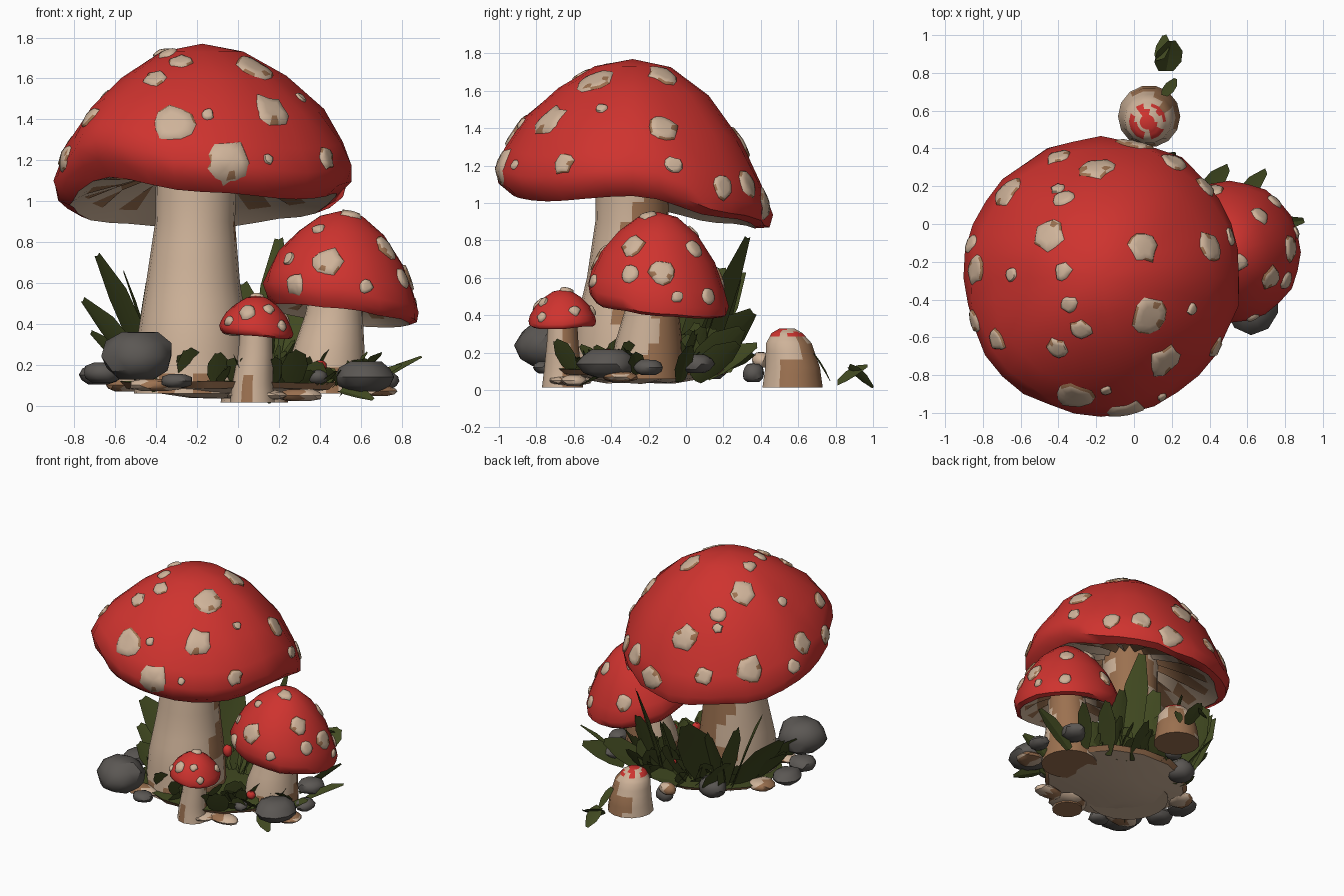
import bpy, bmesh, math, random
from mathutils import Vector, Matrix
from mathutils.bvhtree import BVHTree

if "Cube" in bpy.data.objects:
    bpy.data.objects.remove(bpy.data.objects["Cube"])

random.seed(4)
TAU = math.tau


def material(name, rgb):
    m = bpy.data.materials.new(name)
    m.diffuse_color = (*rgb, 1)
    m.use_nodes = True
    m.node_tree.nodes["Principled BSDF"].inputs["Base Color"].default_value = m.diffuse_color
    return m


RED = material("red_cap", (0.62, 0.033, 0.028))
CREAM = material("cream_flesh", (0.62, 0.45, 0.32))
BROWN = material("brown_flesh", (0.33, 0.165, 0.08))
GREEN = material("dark_green", (0.053, 0.068, 0.015))
GREY = material("grey_stone", (0.105, 0.096, 0.088))


def finish(bm, name, mats, angle=40, fix=True):
    if fix:
        bmesh.ops.recalc_face_normals(bm, faces=bm.faces)
    for f in bm.faces:
        f.smooth = True
    me = bpy.data.meshes.new(name)
    bm.to_mesh(me)
    bm.free()
    for m in mats:
        me.materials.append(m)
    me.set_sharp_from_angle(angle=math.radians(angle))
    ob = bpy.data.objects.new(name, me)
    bpy.context.collection.objects.link(ob)


def bridge(bm, a, b, mat=0):
    n = len(a)
    out = []
    for i in range(n):
        f = bm.faces.new((a[i], a[(i + 1) % n], b[(i + 1) % n], b[i]))
        f.material_index = mat
        out.append(f)
    return out


def fan(bm, ring, co, mat=0):
    c = bm.verts.new(co)
    for i in range(len(ring)):
        bm.faces.new((ring[i], ring[(i + 1) % len(ring)], c)).material_index = mat


# Cap half profile (radius, height): red dome and lip, then the gills
DOME = [(.2, .61), (.4, .48), (.58, .29), (.69, .1), (.73, -.02), (.71, -.1), (.65, -.14)]
GILL = [(.58, -.1), (.42, -.03), (.15, .06)]


def cap(name, c, sr, sz, wave, spots, n=32, bulge=0):
    """Wavy cap with gills, plus raised spots laid on its surface."""
    c = Vector(c)

    def lift(a):
        k = a / TAU * 8
        i, t = int(k) % 8, k - int(k)
        t = (1 - math.cos(t * math.pi)) / 2
        return wave[i] * (1 - t) + wave[(i + 1) % 8] * t

    bm = bmesh.new()
    rings = []
    for j, (r, z) in enumerate(DOME + GILL):
        ring = []
        for i in range(n):
            a = TAU * i / n
            rr = r * sr * random.uniform(.98, 1.015) * (1 + bulge * max(0, math.cos(a - TAU / 8)) ** 3)
            zz = z * sz + lift(a) * (r / .725) ** 3
            if j > len(DOME):
                zz += (.025 if i % 2 else -.025) * sz
            ring.append(bm.verts.new(c + Vector((rr * math.cos(a), rr * math.sin(a), zz))))
        rings.append(ring)
    fan(bm, rings[0], c + Vector((0, 0, .65 * sz)))
    for j in range(len(rings) - 1):
        fs = bridge(bm, rings[j], rings[j + 1], 0 if j < len(DOME) - 1 else 1)
        if j >= len(DOME):
            for i, f in enumerate(fs):
                f.material_index = 2 if (i % 2 if j == len(DOME) else i % 3) else 1
    bmesh.ops.recalc_face_normals(bm, faces=bm.faces)
    tree = BVHTree.FromBMesh(bm)
    finish(bm, name, [RED, CREAM, BROWN], 50)

    sb = bmesh.new()
    for x, y, z, r in spots:
        d = (Vector((x, y, z)) - c).normalized()
        p, nor, _, _ = tree.ray_cast(c + d * 2, -d)
        if p is None:
            continue
        if nor.dot(d) < 0:
            nor = -nor
        u = nor.orthogonal().normalized()
        v = nor.cross(u)
        jag = [random.uniform(.9, 1.3) for _ in range(11)]
        loops = []
        for k, off in ((1, -.004), (.86, .012), (.5, .015)):
            loop = []
            for i in range(11):
                a = TAU * i / 11
                q = p + (u * math.cos(a) + v * math.sin(a)) * r * k * jag[i]
                h = tree.ray_cast(q + nor * .2, -nor, .32)[0] or q - nor * .02
                loop.append(sb.verts.new(h + nor * off))
            loops.append(loop)
        for k, chance in ((0, .5), (1, .1)):
            for f in bridge(sb, loops[k], loops[k + 1]):
                f.material_index = int(r > .05 and random.random() < chance)
        fan(sb, loops[2], p + nor * .016)
    finish(sb, name + "_spots", [CREAM, BROWN], 60)


def stem(name, path, red_top=0, n=20):
    """Round stem through (x, y, z, radius) rings, blotched brown on the back right."""
    bm = bmesh.new()
    fine = [Vector(a).lerp(Vector(b), t / 3) for a, b in zip(path, path[1:]) for t in range(3)] + [Vector(path[-1])]
    rings = []
    for x, y, z, r in fine:
        rings.append([bm.verts.new((x + r * math.cos(TAU * i / n), y + r * math.sin(TAU * i / n), z))
                      for i in range(n)])
    for a, b in zip(rings, rings[1:]):
        bridge(bm, a, b)
    bm.faces.new(rings[0])
    bm.faces.new(rings[-1])
    bmesh.ops.recalc_face_normals(bm, faces=bm.faces)
    for f in bm.faces:
        p = f.calc_center_median()
        side = f.normal.dot(Vector((.6, .8, 0)))
        if side + .25 * math.sin(17 * p.z + 9 * p.x) > .62 or (p.z < .16 and math.sin(31 * p.x) > .4):
            f.material_index = 1
        if red_top and p.z > red_top and math.sin(60 * p.x + 40 * p.y) > -.3:
            f.material_index = 2
    finish(bm, name, [CREAM, BROWN, RED])


# Large mushroom
stem("large_stem", [(-.22, -.33, .06, .29), (-.22, -.32, .35, .27), (-.22, -.3, .6, .23),
                    (-.21, -.29, .9, .195), (-.2, -.28, 1.22, .2)])
cap("large_cap", (-.175, -.285, 1.12), 1, 1, (.08, -.08, -.16, -.12, 0, .19, .09, .04), [
    (-.31, -.88, 1.36, .1), (-.04, -.96, 1.19, .1), (.16, -.72, 1.44, .09), (.09, -.49, 1.67, .09),
    (-.4, -.64, 1.58, .055), (.42, -.65, 1.21, .055), (-.28, -.55, 1.66, .055), (-.34, -.42, 1.7, .045),
    (-.7, -.6, 1.4, .055), (-.15, -.85, 1.41, .03), (.14, -.9, 1.2, .025), (-.45, -.06, 1.6, .085),
    (-.2, .3, 1.32, .09), (.06, -.11, 1.72, .08), (.42, -.12, 1.41, .08), (-.72, .2, 1.15, .09),
    (-.86, -.24, 1.25, .07), (-.63, -.27, 1.5, .035), (-.38, .15, 1.5, .05), (-.37, -.25, 1.7, .045),
    (.5, -.07, 1.2, .045), (0, .4, 1.0, .09), (.4, .22, 1.08, .06), (-.87, -.1, 1.12, .05), (-.4, .35, 1.1, .06),
    (.2, .32, 1.1, .07), (-.41, .2, 1.42, .035), (.3, -.45, 1.5, .03), (-.8, -.5, 1.2, .06)], 32, .045)

# Medium mushroom
stem("medium_stem", [(.43, -.21, .06, .2), (.44, -.2, .25, .18), (.47, -.18, .45, .14), (.49, -.17, .62, .13)])
cap("medium_cap", (.505, -.15, .53), .52, .65, (-.06, -.08, -.07, 0, .08, .08, .05, -.01), [
    (.44, -.45, .7, .07), (.75, -.3, .8, .06), (.8, -.3, .62, .045), (.3, -.42, .59, .05), (.4, -.3, .84, .03),
    (.55, -.2, .92, .05), (.25, -.35, .72, .03), (.62, -.48, .58, .035), (.83, -.13, .63, .065),
    (.7, .08, .8, .045), (.75, .13, .5, .04), (.42, .18, .6, .055), (.45, .03, .84, .04), (.85, -.05, .5, .03)], 24)

# Small mushroom
stem("small_stem", [(.07, -.66, .015, .11), (.07, -.66, .1, .1), (.085, -.66, .25, .085), (.09, -.66, .42, .075)], 0, 12)
cap("small_cap", (.09, -.66, .375), .25, .25, (-.02, 0, 0, 0, .02, .01, 0, -.02), [
    (.05, -.78, .45, .04), (.15, -.76, .47, .025), (.2, -.76, .39, .025), (-.03, -.75, .41, .025),
    (.09, -.64, .55, .035), (.22, -.6, .42, .03), (.08, -.52, .42, .03), (0, -.6, .46, .025)], 16)

# Young bud at the back, with a red tip
stem("young_bud", [(.08, .57, .015, .165), (.08, .57, .12, .15), (.075, .55, .25, .125),
                   (.07, .54, .305, .085), (.07, .54, .33, .04)], .285, 14)

# Soil bowl: cream below, brown edge, mossy top
bm = bmesh.new()
lo, mid, hi = [[bm.verts.new((-.03 + r * 1.05 * math.cos(a), -.24 + r * .93 * math.sin(a),
                              z + random.uniform(-.008, .008))) for a in (TAU * i / 14 for i in range(14))]
               for r, z in ((.2, .04), (.49, .085), (.52, .115))]
bridge(bm, lo, mid, 0)
bridge(bm, mid, hi, 1)
bm.faces.new(lo).material_index = 0
fan(bm, hi, (-.03, -.24, .13), 2)
finish(bm, "soil_bowl", [CREAM, BROWN, GREEN], 30)

# Stones, pebbles and red sprouts: centre, then half sizes
STONES = [(-.49, -.74, .24, .18, .17, .14), (.62, -.42, .14, .15, .16, .09), (-.66, -.5, .16, .1, .1, .06),
          (.39, -.52, .14, .05, .05, .04), (-.68, -.28, .15, .1, .12, .06), (-.32, .13, .13, .11, .1, .09),
          (-.07, .36, .09, .07, .06, .06), (.72, -.2, .12, .07, .08, .05), (-.3, -.75, .12, .08, .07, .04),
          (.6, .05, .14, .1, .1, .06)]
PEBBLES = [(.3, -.6, .05, .12, .07, .035), (-.4, -.62, .1, .14, .08, .035), (.68, -.35, .07, .1, .1, .03),
           (-.55, -.15, .1, .1, .1, .04), (.1, -.62, .05, .16, .12, .03), (-.12, .4, .16, .07, .05, .05)]
SPROUTS = [(.4, -.41, .19, .035, .03, .035), (.05, -.2, .36, .035, .035, .05), (-.02, .18, .26, .02, .02, .02)]


def stones(name, rows, mats):
    bm = bmesh.new()
    for x, y, z, a, b, h in rows:
        vs = bmesh.ops.create_icosphere(bm, subdivisions=2, radius=1)["verts"]
        for v in vs:
            q = v.co * random.uniform(.92, 1.06)
            q.z = max(-.8, min(.85, q.z))
            v.co = Vector((x + q.x * a, y + q.y * b, z + q.z * h))
    for f in bm.faces:
        if len(mats) > 1 and f.calc_center_median().x * 9 % 2 < .8:
            f.material_index = 1
    finish(bm, name, mats, 35)


stones("stones", STONES, [GREY])
stones("pebbles", PEBBLES, [CREAM, BROWN])
stones("red_sprouts", SPROUTS, [RED])

# Foliage: folded arching blades from base to tip, with width
LEAVES_A = [(-.4, 0, .1, -.69, .05, .74, .26), (-.42, -.05, .1, -.76, -.1, .52, .26), (-.38, .08, .1, -.56, .18, .66, .26),
            (-.45, -.15, .1, -.72, -.2, .36, .2), (.14, .08, .08, .2, .33, .82, .2), (.08, .05, .08, .02, .28, .6, .24),
            (.2, .05, .08, .28, .2, .55, .2), (-.2, .02, .1, -.2, .3, .64, .28), (-.3, .02, .1, -.42, .3, .62, .28),
            (-.05, .05, .1, -.05, .36, .42, .26), (.1, .12, .08, .2, .38, .24, .2), (.3, .05, .08, .5, .3, .33, .2)]
LEAVES_B = [(.58, -.03, .05, .9, .02, .24, .11), (.5, .05, .06, .7, .28, .25, .16), (.6, -.25, .08, .8, -.28, .2, .1),
            (.5, -.45, .08, .66, -.56, .03, .1), (-.1, .1, .1, .05, .36, .2, .2), (-.45, -.3, .1, -.62, -.35, .3, .2),
            (.16, .68, .2, .22, .77, .05, .07), (.17, .81, .04, .2, .97, .13, .17), (.14, .87, .13, .16, 1.0, .015, .1),
            (-.3, .1, .1, -.5, .28, .4, .26), (-.4, -.58, .08, -.55, -.6, .28, .14), (.05, 0, .1, .12, .12, .5, .2)]


def leaf(bm, x, y, z, tx, ty, tz, w, twist=.9, tip=.25):
    a, b = Vector((x, y, z)), Vector((tx, ty, tz))
    side = Vector((a.y - b.y, b.x - a.x, 0)).normalized()
    side.rotate(Matrix.Rotation(random.choice((-1, 1)) * random.uniform(.3, 1) * twist, 3, (b - a).normalized()))
    rows = []
    for t, k in ((0, .5), (.3, .9), (.65, .85), (1, tip)):
        p = a.lerp(b, t)
        p.z += .2 * (b - a).length * t * (1 - t)
        s = side * w * k * .5
        rows.append([bm.verts.new(q) for q in (p - s, p - Vector((0, 0, w * k * .15)), p + s)])
    for r, q in zip(rows, rows[1:]):
        for i in (0, 1):
            f = bm.faces.new((r[i], r[i + 1], q[i + 1], q[i]))
            f.normal_update()
            if f.normal.z < 0:
                f.normal_flip()


bm = bmesh.new()
for row in LEAVES_A + LEAVES_B:
    leaf(bm, *row)
finish(bm, "large_leaves", [GREEN], 25, False)

# Short undergrowth around and between the stems
bm = bmesh.new()
for i in range(170):
    a, r = random.uniform(0, TAU), random.uniform(.45, 1)
    x, y = .03 + .5 * r * math.cos(a), -.24 + .42 * r * math.sin(a)
    b, d = a + random.uniform(-.9, .9), random.uniform(.04, .15)
    top = random.uniform(.13, .28) + (.12 if y > -.05 else 0) * random.random()
    leaf(bm, x, y, .11, x + d * math.cos(b), y + d * math.sin(b), top, random.uniform(.1, .18))
finish(bm, "undergrowth", [GREEN], 25, False)
